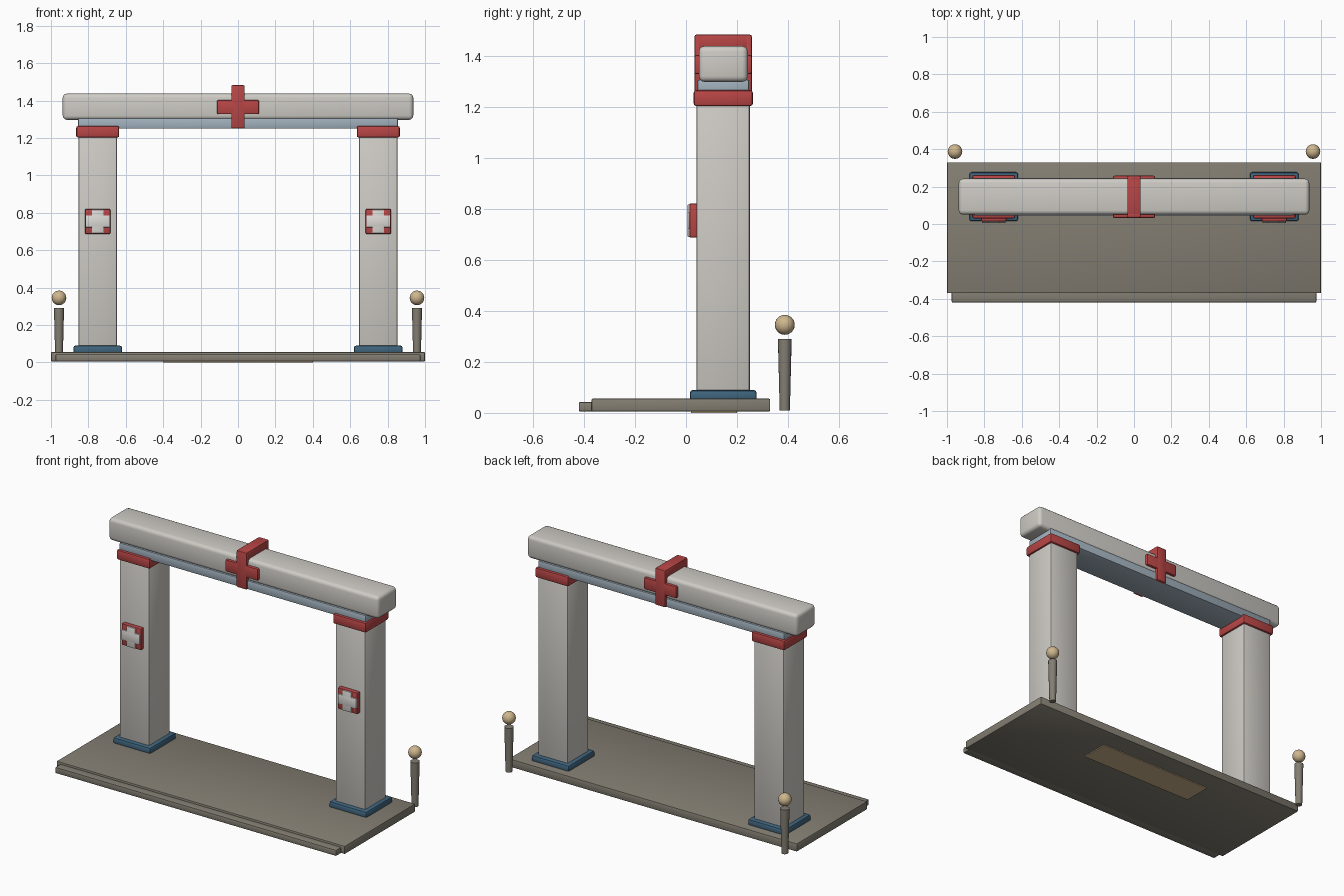
import bpy

if "Cube" in bpy.data.objects:
    bpy.data.objects.remove(bpy.data.objects["Cube"])


def material(name, rgb):
    m = bpy.data.materials.new(name)
    m.diffuse_color = (*rgb, 1)
    m.use_nodes = True
    m.node_tree.nodes["Principled BSDF"].inputs["Base Color"].default_value = m.diffuse_color
    return m


STONE = material("pale_stone", (0.62, 0.60, 0.56))
PAVING = material("paving", (0.23, 0.21, 0.17))
RED = material("red", (0.48, 0.06, 0.06))
BLUE = material("dark_blue", (0.05, 0.13, 0.21))
STEEL = material("blue_grey", (0.36, 0.44, 0.51))
BRASS = material("brass", (0.62, 0.47, 0.27))
WHITE = material("white", (0.72, 0.70, 0.67))


def finish(ob, name, mat):
    ob.name = name
    ob.data.materials.append(mat)
    bpy.ops.object.shade_smooth_by_angle()
    return ob


def box(name, x, y, z, mat, bevel=0.008, segments=2):
    """Bevelled box from (min, max) pairs."""
    bpy.ops.mesh.primitive_cube_add(size=1, location=[sum(p) / 2 for p in (x, y, z)])
    ob = bpy.context.object
    ob.scale = [p[1] - p[0] for p in (x, y, z)]
    bpy.ops.object.transform_apply(location=False, rotation=False, scale=True)
    if bevel:
        mod = ob.modifiers.new("Bevel", "BEVEL")
        mod.width = bevel
        mod.segments = segments
        bpy.ops.object.modifier_apply(modifier="Bevel")
    return finish(ob, name, mat)


# Paved base with a low front step and a plate underneath
box("platform", (-1, 1), (-0.37, 0.33), (0.005, 0.056), PAVING, 0.006)
box("front_step", (-0.975, 0.975), (-0.42, -0.34), (0.005, 0.043), PAVING, 0.006)
box("underside_plate", (-0.4, 0.4), (0.02, 0.2), (0, 0.012), BRASS, 0)

for side, s in (("left", -1), ("right", 1)):
    cx = 0.75 * s

    def span(h, c=cx):
        return (c - h, c + h)

    # Gate pillar with plinth and capital
    box(side + "_plinth", span(0.13), (0.015, 0.277), (0.045, 0.09), BLUE, 0.012)
    box(side + "_pillar", span(0.104), (0.041, 0.25), (0.07, 1.22), STONE, 0.01)
    box(side + "_capital", span(0.115), (0.03, 0.262), (1.202, 1.264), RED, 0.01)

    # Red plaque with a raised pale cross
    box(side + "_plaque", span(0.067), (0.014, 0.05), (0.687, 0.82), RED, 0.004)
    box(side + "_plaque_cross_bar", span(0.064), (0.006, 0.05), (0.722, 0.786), WHITE, 0.004)
    box(side + "_plaque_cross_upright", span(0.031), (0.006, 0.05), (0.69, 0.817), WHITE, 0.004)

    # Tapered bollard with a ball floating just above it
    bx = 0.957 * s
    bpy.ops.mesh.primitive_cone_add(vertices=16, radius1=0.02, radius2=0.027,
                                    depth=0.28, location=(bx, 0.387, 0.15))
    finish(bpy.context.object, side + "_bollard", PAVING)
    bpy.ops.mesh.primitive_uv_sphere_add(segments=20, ring_count=12, radius=0.039,
                                         location=(bx, 0.387, 0.345))
    finish(bpy.context.object, side + "_bollard_ball", BRASS)

# Lintel and the strip below it
box("lintel_strip", (-0.855, 0.855), (0.045, 0.247), (1.25, 1.305), STEEL, 0.006)
box("lintel", (-0.937, 0.937), (0.05, 0.242), (1.297, 1.437), STONE, 0.022, 3)

# Central cross on front and back, joined over the lintel
for face, y in (("front", (0.033, 0.062)), ("back", (0.23, 0.258))):
    box(face + "_cross_upright", (-0.036, 0.036), y, (1.25, 1.482), RED)
    box(face + "_cross_bar", (-0.113, 0.113), y, (1.327, 1.402), RED)
box("cross_top_bridge", (-0.036, 0.036), (0.033, 0.258), (1.425, 1.482), RED)
